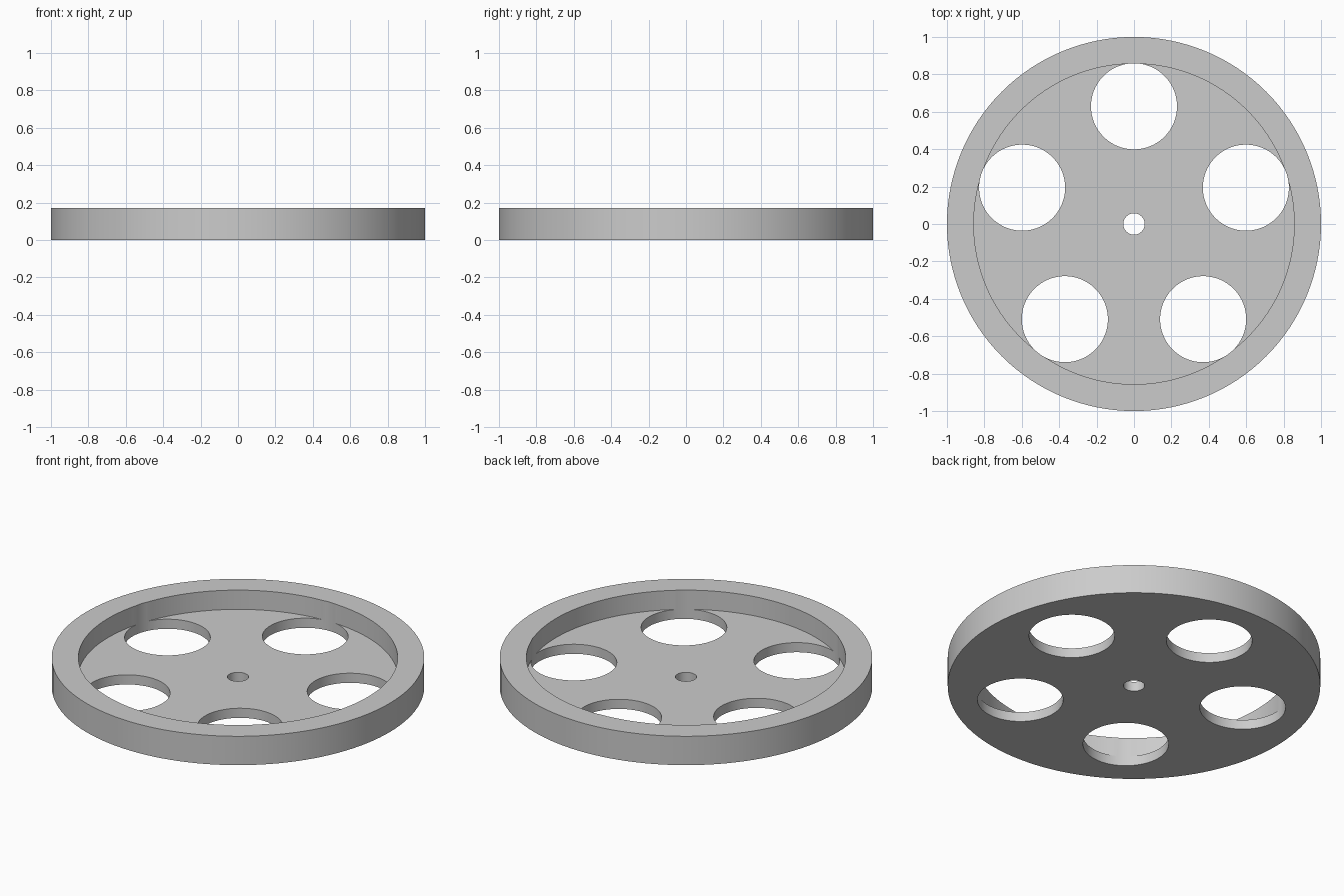
import bpy
import math

cube = bpy.data.objects.get("Cube")
if cube:
    bpy.data.objects.remove(cube, do_unlink=True)

OUTER, INNER = 1.0, 0.857
HEIGHT, FLOOR = 0.171, 0.057
HOLE_RING, HOLE_RADIUS, BORE_RADIUS = 0.629, 0.23, 0.057

grey = bpy.data.materials.new("plain grey")
grey.use_nodes = True
colour = (0.6, 0.6, 0.6, 1)
grey.diffuse_color = colour
grey.node_tree.nodes["Principled BSDF"].inputs["Base Color"].default_value = colour


def cylinder(name, radius, bottom, top, x=0, y=0, sides=96):
    bpy.ops.mesh.primitive_cylinder_add(
        vertices=sides, radius=radius, depth=top - bottom,
        location=(x, y, (bottom + top) / 2))
    obj = bpy.context.object
    obj.name = name
    obj.data.materials.append(grey)
    return obj


# Solid disc that becomes the wheel
wheel = cylinder("wheel", OUTER, 0, HEIGHT, sides=128)

# Recess inside the rim, centre bore, and five round openings
cutters = [cylinder("recess_cutter", INNER, FLOOR, 1, sides=128),
           cylinder("bore_cutter", BORE_RADIUS, -1, 1, sides=48)]
for i in range(5):
    angle = math.radians(90 + 72 * i)
    cutters.append(cylinder(f"opening_cutter_{i + 1}", HOLE_RADIUS, -1, 1,
                            HOLE_RING * math.cos(angle),
                            HOLE_RING * math.sin(angle)))

bpy.ops.object.select_all(action="DESELECT")
wheel.select_set(True)
bpy.context.view_layer.objects.active = wheel
for cutter in cutters:
    cut = wheel.modifiers.new(cutter.name, "BOOLEAN")
    cut.operation = "DIFFERENCE"
    cut.solver = "EXACT"
    cut.object = cutter
    bpy.ops.object.modifier_apply(modifier=cut.name)
    bpy.data.objects.remove(cutter, do_unlink=True)

# Smooth walls with crisp edges
bpy.ops.object.shade_smooth_by_angle(angle=math.radians(30))
